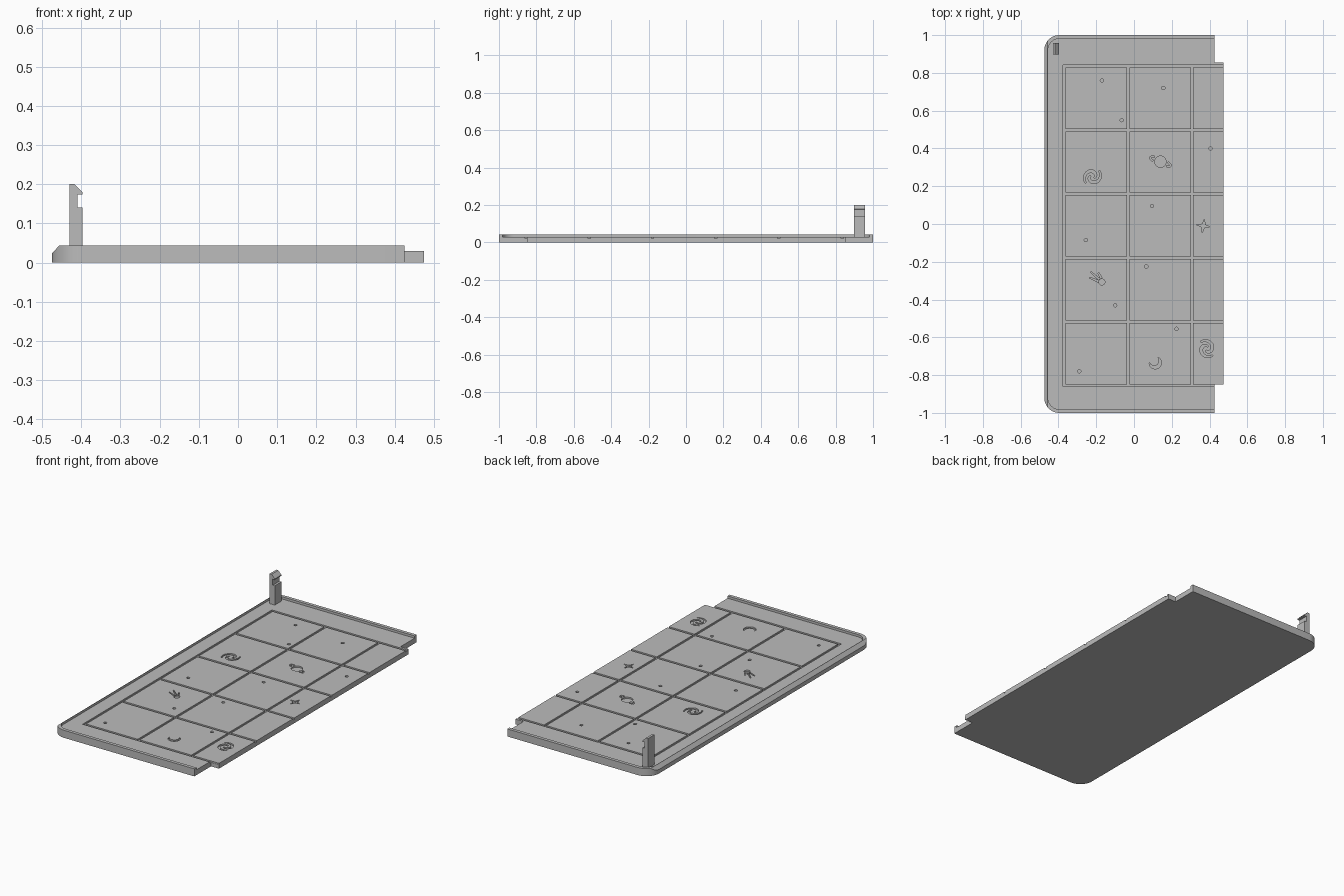
import bpy
import bmesh
from math import cos, sin, pi, radians
from mathutils import Vector

cube = bpy.data.objects.get("Cube")
if cube:
    bpy.data.objects.remove(cube, do_unlink=True)

grey = bpy.data.materials.new("plain grey")
grey.use_nodes = True
colour = (0.5, 0.5, 0.5, 1)
grey.diffuse_color = colour
grey.node_tree.nodes["Principled BSDF"].inputs["Base Color"].default_value = colour

FLOOR, RIM, GROOVE = 0.03, 0.043, 0.022
LEFT, SEAM, END = -0.475, 0.425, 0.475


def prisms(name, outlines, low, high, along_y=False):
    """One object made of straight prisms over closed 2D outlines."""
    bm = bmesh.new()
    for outline in outlines:
        def ring(h):
            return [bm.verts.new((a, h, b) if along_y else (a, b, h)) for a, b in outline]
        lower, upper = ring(low), ring(high)
        bm.faces.new(lower)
        bm.faces.new(upper)
        n = len(lower)
        for i in range(n):
            j = (i + 1) % n
            bm.faces.new((lower[i], lower[j], upper[j], upper[i]))
    bmesh.ops.recalc_face_normals(bm, faces=bm.faces)
    mesh = bpy.data.meshes.new(name)
    bm.to_mesh(mesh)
    bm.free()
    mesh.materials.append(grey)
    obj = bpy.data.objects.new(name, mesh)
    bpy.context.collection.objects.link(obj)
    return obj


def carve(target, cutter):
    """Subtract the cutter for good and discard it."""
    cutter.hide_render = True
    mod = target.modifiers.new("carve", 'BOOLEAN')
    mod.operation, mod.solver, mod.object = 'DIFFERENCE', 'EXACT', cutter
    bpy.context.view_layer.objects.active = target
    bpy.ops.object.modifier_apply(modifier=mod.name)
    bpy.data.objects.remove(cutter, do_unlink=True)


def rect(x0, x1, y0, y1):
    return [(x0, y0), (x1, y0), (x1, y1), (x0, y1)]


def arc(cx, cy, rx, ry, a0, a1, steps=12):
    angles = [radians(a0 + (a1 - a0) * i / steps) for i in range(steps + 1)]
    return [(cx + rx * cos(a), cy + ry * sin(a)) for a in angles]


def disc(x, y, r, sides=16):
    return arc(x, y, r, r, 0, 360, sides)[:-1]


def ribbon(path, width):
    """Outline of a stroke; width(t) gives its breadth along the path."""
    pts = [Vector(p) for p in path]
    sides = ([], [])
    for i, p in enumerate(pts):
        d = (pts[min(i + 1, len(pts) - 1)] - pts[max(i - 1, 0)]).normalized()
        off = Vector((-d.y, d.x)) * width(i / (len(pts) - 1)) / 2
        sides[0].append(tuple(p + off))
        sides[1].append(tuple(p - off))
    return sides[0] + sides[1][::-1]


def place(outline, x, y, turn=0):
    c, s = cos(radians(turn)), sin(radians(turn))
    return [(x + c * a - s * b, y + s * a + c * b) for a, b in outline]


def rounded_left(left, half, radius):
    """Left corners of a plate, from the top one to the bottom one."""
    x, y = left + radius, half - radius
    return arc(x, y, radius, radius, 90, 180) + arc(x, -y, radius, radius, 180, 270)


# Board with rounded left corners and a thin tongue on the right
tongue = [(SEAM, -0.85), (END, -0.85), (END, 0.855), (SEAM, 0.855)]
board = prisms("board", [rounded_left(LEFT, 1, 0.08) + [(SEAM, -1)] + tongue
                         + [(SEAM, 1)]], 0, RIM)

# Recess leaving a raised rim on three sides
carve(board, prisms("recess", [rounded_left(-0.455, 0.981, 0.06)
                               + [(0.6, -0.981), (0.6, 0.981)]], FLOOR, 0.1))

# Bevel along the left edge
carve(board, prisms("bevel", [[(LEFT - 0.018, RIM - 0.04), (LEFT + 0.036, RIM + 0.02),
                               (LEFT - 0.018, RIM + 0.02)]], -1.1, 1.1, along_y=True))

# Grooves dividing the floor into square cells
PITCH, W = 0.338, 0.0065
columns = [-0.369 + PITCH * i for i in range(3)]
rows = [0.835 - PITCH * i for i in range(6)]
carve(board, prisms("column_grooves", [rect(x - W, x + W, rows[-1] - W, rows[0] + W)
                                       for x in columns], GROOVE, 0.1))
carve(board, prisms("row_grooves", [rect(columns[0] - W, 0.6, y - W, y + W)
                                    for y in rows], GROOVE, 0.1))

# Engraved dots
dots = [(-0.17, 0.76), (0.155, 0.72), (-0.065, 0.55), (0.405, 0.4), (0.095, 0.095),
        (-0.255, -0.085), (0.065, -0.225), (-0.1, -0.43), (0.225, -0.555), (-0.29, -0.78)]
engraving = [disc(x, y, 0.009, 12) for x, y in dots]

# Spirals with two arms
spiral = [((0.011 + 0.037 * t) * cos(4.4 * t), (0.011 + 0.037 * t) * sin(4.4 * t))
          for t in [i / 16 for i in range(17)]]
arm = ribbon(spiral, lambda t: 0.006 + 0.009 * sin(pi * t))
for x, y, turn in [(-0.22, 0.25, 150), (0.385, -0.66, 60)]:
    engraving += [place(arm, x, y, turn + half) for half in (0, 180)]

# Ringed planet
engraving.append(disc(0.14, 0.33, 0.03, 24))
ring_end = ribbon(arc(0, 0, 0.058, 0.015, -48, 48), lambda t: 0.008)
engraving += [place(ring_end, 0.14, 0.33, turn) for turn in (-22, 158)]

# Four-pointed star
star = [((0.036 if i % 2 == 0 else 0.011) * cos(i * pi / 4),
         (0.036 if i % 2 == 0 else 0.011) * sin(i * pi / 4)) for i in range(8)]
engraving.append(place(star, 0.367, -0.01, -10))

# Comet with three streaks
engraving.append(disc(-0.17, -0.307, 0.016))
for dx, dy, length in [(-0.017, 0.003, 0.052), (-0.014, 0.014, 0.06), (-0.003, 0.019, 0.034)]:
    d = Vector((dx - 0.012, dy + 0.009)).normalized() * length
    start = Vector((-0.17 + dx, -0.307 + dy))
    engraving.append(ribbon([start, start + d / 2, start + d], lambda t: 0.01 - 0.005 * t))

# Crescent moon
engraving.append(ribbon(arc(0.11, -0.73, 0.029, 0.029, -170, 55, 16),
                        lambda t: 0.002 + 0.016 * sin(pi * t)))
carve(board, prisms("engraving", engraving, GROOVE, 0.1))

# Upright clip with a hooked top
hook = [(-0.43, 0.02), (-0.397, 0.02), (-0.397, 0.14), (-0.41, 0.14), (-0.41, 0.174),
        (-0.397, 0.174), (-0.397, 0.179), (-0.417, 0.2), (-0.43, 0.2)]
clip = prisms("clip", [hook], 0.898, 0.958, along_y=True)

# Smooth rounded walls, crisp edges
for obj in (board, clip):
    bpy.ops.object.select_all(action='DESELECT')
    obj.select_set(True)
    bpy.context.view_layer.objects.active = obj
    bpy.ops.object.shade_smooth_by_angle(angle=radians(30))
